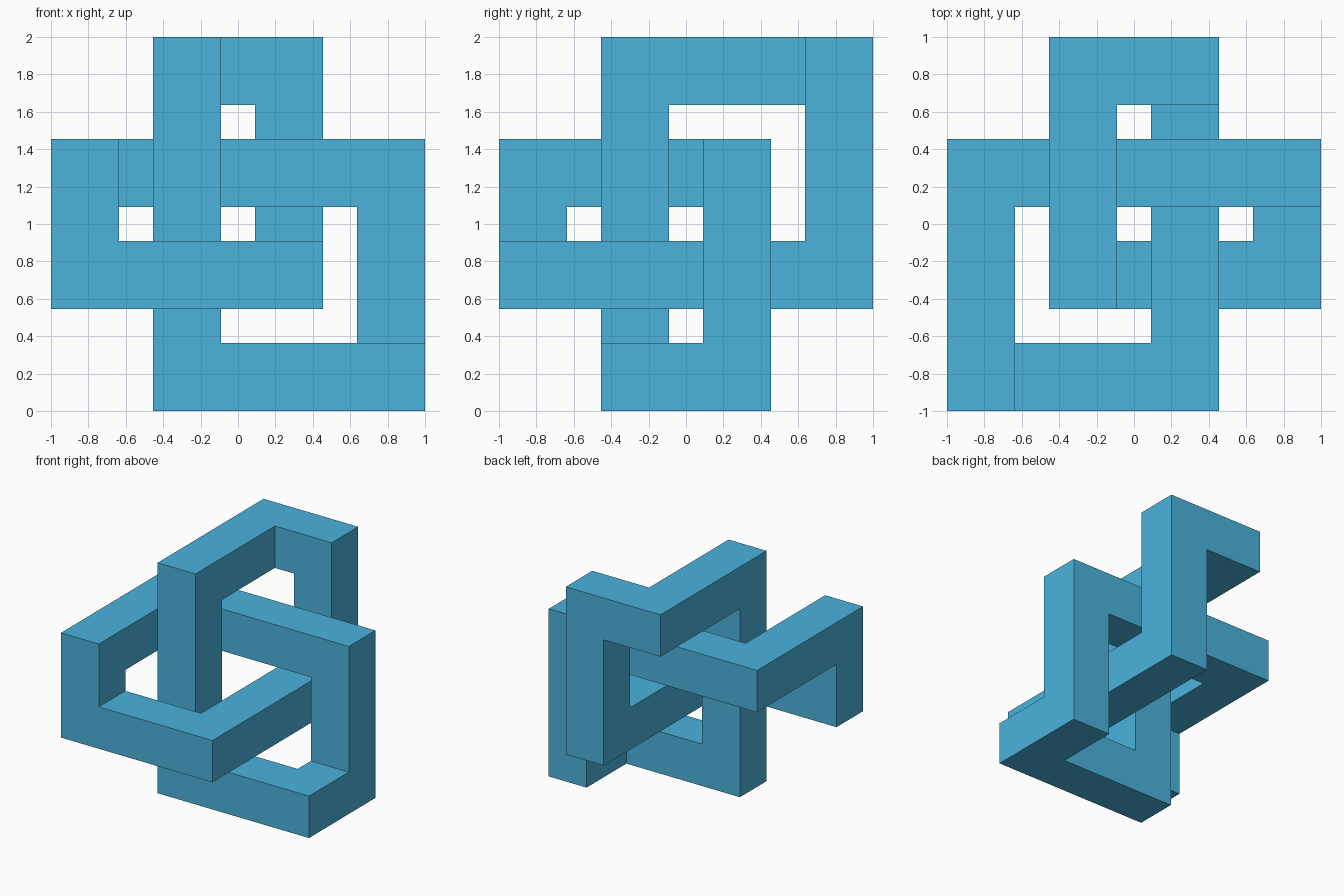
import bpy, bmesh
from mathutils import Vector

if "Cube" in bpy.data.objects:
    bpy.data.objects.remove(bpy.data.objects["Cube"])

CELL = 6 / 11   # spacing of the bar centre lines
HALF = 2 / 11   # half the bar thickness

# Corners of the closed knot path on a 4 x 4 x 4 lattice
path = ["113", "110", "310", "320", "322", "022",
        "002", "001", "201", "231", "233", "133"]
pts = [Vector([int(c) for c in p]) * CELL + Vector((HALF - 1, HALF - 1, HALF))
       for p in path]
n = len(pts)
dirs = [(pts[(i + 1) % n] - pts[i]).normalized() for i in range(n)]

# Square bar swept along the path, mitred at each corner
bm = bmesh.new()
for i in range(n):
    d, before, after = dirs[i], dirs[i - 1], dirs[(i + 1) % n]
    u = Vector((d.y, d.z, d.x))
    v = d.cross(u)
    rails = []
    for a, b in ((1, 1), (-1, 1), (-1, -1), (1, -1)):
        o = (u * a + v * b) * HALF
        rails.append((bm.verts.new(pts[i] + o - d * o.dot(before)),
                      bm.verts.new(pts[(i + 1) % n] + o - d * o.dot(after))))
    for k in range(4):
        (s0, e0), (s1, e1) = rails[k], rails[(k + 1) % 4]
        bm.faces.new((s0, s1, e1, e0))

# Weld the bars and merge coplanar faces across the mitres
bmesh.ops.remove_doubles(bm, verts=bm.verts, dist=1e-4)
bmesh.ops.recalc_face_normals(bm, faces=bm.faces)
bmesh.ops.dissolve_limit(bm, angle_limit=0.01, verts=bm.verts, edges=bm.edges)

mesh = bpy.data.meshes.new("square_bar_knot")
bm.to_mesh(mesh)
bm.free()
knot = bpy.data.objects.new("square_bar_knot", mesh)
bpy.context.collection.objects.link(knot)

# Blue finish
mat = bpy.data.materials.new("blue")
mat.diffuse_color = (0.07, 0.45, 0.72, 1)
mat.use_nodes = True
mat.node_tree.nodes["Principled BSDF"].inputs["Base Color"].default_value = mat.diffuse_color
mesh.materials.append(mat)
